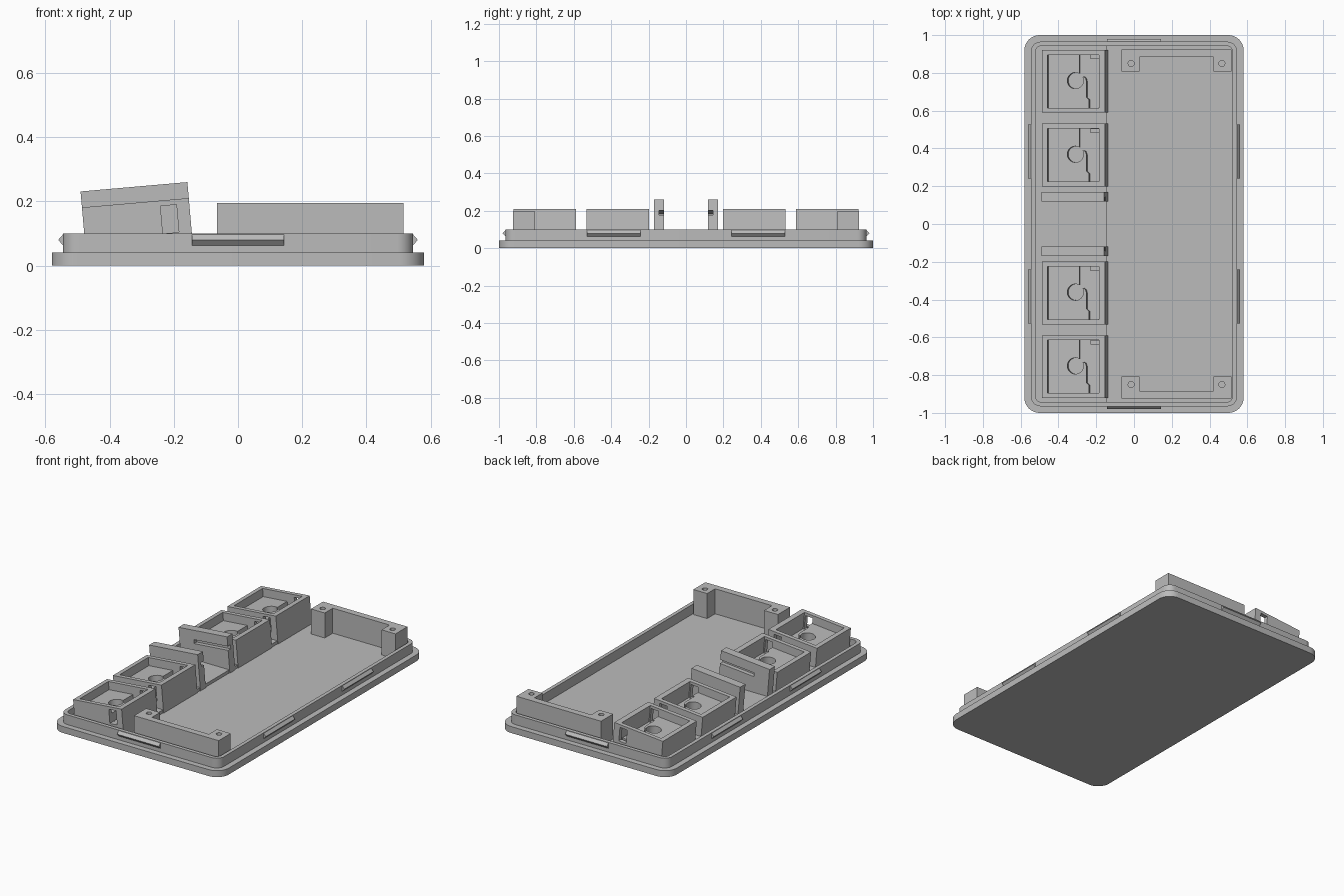
import bpy, bmesh, math
from mathutils import Matrix

if "Cube" in bpy.data.objects:
    bpy.data.objects.remove(bpy.data.objects["Cube"], do_unlink=True)

GREY = bpy.data.materials.new("matte_grey")
GREY.use_nodes = True
GREY.diffuse_color = (0.5, 0.5, 0.5, 1)
GREY.node_tree.nodes["Principled BSDF"].inputs["Base Color"].default_value = (0.5, 0.5, 0.5, 1)

# Tilted frame of the switch row: origin on the low top edge of the boxes
TILT = Matrix.Translation((-0.486, 0, 0.181)) @ Matrix.Rotation(math.radians(-5), 4, 'Y')
WIDTH, SUNK = 0.334, -0.172


def prism(name, outline, z0, z1, matrix=None):
    """Extrude a flat outline from z0 to z1."""
    bm = bmesh.new()
    face = bm.faces.new([bm.verts.new((x, y, z0)) for x, y in outline])
    top = bmesh.ops.extrude_face_region(bm, geom=[face])["geom"]
    for v in top:
        if isinstance(v, bmesh.types.BMVert):
            v.co.z = z1
    bmesh.ops.recalc_face_normals(bm, faces=bm.faces)
    if matrix:
        bm.transform(matrix)
    mesh = bpy.data.meshes.new(name)
    bm.to_mesh(mesh)
    bm.free()
    mesh.materials.append(GREY)
    ob = bpy.data.objects.new(name, mesh)
    bpy.context.collection.objects.link(ob)
    return ob


def rect(x0, x1, y0, y1):
    return [(x0, y0), (x1, y0), (x1, y1), (x0, y1)]


def circle(cx, cy, r, n=24):
    return [(cx + r * math.cos(2 * math.pi * i / n), cy + r * math.sin(2 * math.pi * i / n))
            for i in range(n)]


def rounded(hx, hy, r, n=8):
    pts = []
    for q, (sx, sy) in enumerate([(1, 1), (-1, 1), (-1, -1), (1, -1)]):
        for i in range(n + 1):
            a = math.pi / 2 * (q + i / n)
            pts.append((sx * (hx - r) + r * math.cos(a), sy * (hy - r) + r * math.sin(a)))
    return pts


def cut(ob, *cutters):
    """Subtract the cutters, apply and remove them."""
    bpy.context.view_layer.objects.active = ob
    for c in cutters:
        c.hide_render = True
        mod = ob.modifiers.new("cut", 'BOOLEAN')
        mod.operation, mod.solver, mod.object = 'DIFFERENCE', 'EXACT', c
        bpy.ops.object.modifier_apply(modifier=mod.name)
        bpy.data.objects.remove(c, do_unlink=True)


def smooth(ob):
    bpy.ops.object.select_all(action='DESELECT')
    ob.select_set(True)
    bpy.context.view_layer.objects.active = ob
    bpy.ops.object.shade_smooth_by_angle(angle=math.radians(30))


# Base plate and the lip that stands on it
smooth(prism("base_plate", rounded(0.58, 1.0, 0.08), 0, 0.04))
lip = prism("lip", rounded(0.545, 0.965, 0.05), 0.03, 0.10)
cut(lip, prism("lip_cutter", rounded(0.522, 0.942, 0.03), 0, 0.2))
smooth(lip)
prism("switch_floor", rect(-0.53, -0.143, -0.95, 0.95), 0.03, 0.06)

# Snap ridges around the lip: triangular section run along each edge
RIDGE = [(-0.005, -0.02), (0.0, -0.017), (0.015, 0.0), (0.0, 0.017), (-0.005, 0.02)]


def ridge(name, x, y, angle, half):
    stand = Matrix.Rotation(math.pi / 2, 4, 'X')
    place = Matrix.Translation((x, y, 0.08)) @ Matrix.Rotation(angle, 4, 'Z')
    prism(name, RIDGE, -half, half, place @ stand)


for side, sx in (("left", 1), ("right", -1)):
    for end, sy in (("back", 1), ("front", -1)):
        ridge(f"snap_ridge_{side}_{end}", sx * 0.545, sy * 0.385, 0 if sx > 0 else math.pi, 0.143)
for end, sy in (("back", 1), ("front", -1)):
    ridge(f"snap_ridge_{end}", 0, sy * 0.965, sy * math.pi / 2, 0.143)

# U-shaped screw mounts at both ends
for end, s in (("back", 1), ("front", -1)):
    outline = [(-0.065, 0.925), (-0.065, 0.807), (0.03, 0.807), (0.03, 0.885),
               (0.42, 0.885), (0.42, 0.807), (0.515, 0.807), (0.515, 0.925)]
    mount = prism(f"screw_mount_{end}", [(x, s * y) for x, y in outline], 0.03, 0.195)
    cut(mount, *[prism("screw_cutter", circle(x, s * 0.85, 0.016), 0.08, 0.3)
                 for x in (-0.015, 0.465)])
    smooth(mount)

# Tilted switch boxes with a stepped socket recess
RECESS = [(0.193, 0.14), (0.193, 0.02), (0.215, 0.025), (0.226, 0.018), (0.231, 0.0),
          (0.231, -0.085), (0.247, -0.1), (0.247, -0.139), (0.301, -0.139), (0.301, 0.14)]
for i, cy in enumerate((-0.755, -0.365, 0.365, 0.755)):
    m = TILT @ Matrix.Translation((0, cy, 0))
    box = prism(f"switch_box_{i + 1}", rect(0, WIDTH, -0.166, 0.166), SUNK, 0, m)
    cut(box,
        prism("pocket_cutter", rect(0.028, 0.301, -0.14, 0.14), -0.05, 0.1, m),
        prism("recess_cutter", RECESS, -0.104, 0.09, m),
        prism("stem_cutter", circle(0.172, 0.004, 0.043, 32), -0.11, 0.08, m),
        prism("contact_cutter", rect(0.247, 0.300, 0.12, 0.139), -0.115, 0.07, m),
        prism("wire_hole_cutter", rect(0.244, 0.294, -0.3, 0.3), -0.103, -0.017, m))
    smooth(box)

# Grooved holder bars between the middle boxes
for end, s in (("back", 1), ("front", -1)):
    bar = prism(f"holder_bar_{end}", rect(0, WIDTH, *sorted((s * 0.118, s * 0.17))), SUNK, 0.05, TILT)
    cut(bar, prism("groove_cutter", rect(0.1, 0.5, *sorted((s * 0.05, s * 0.144))),
                   -0.032, -0.008, TILT))
